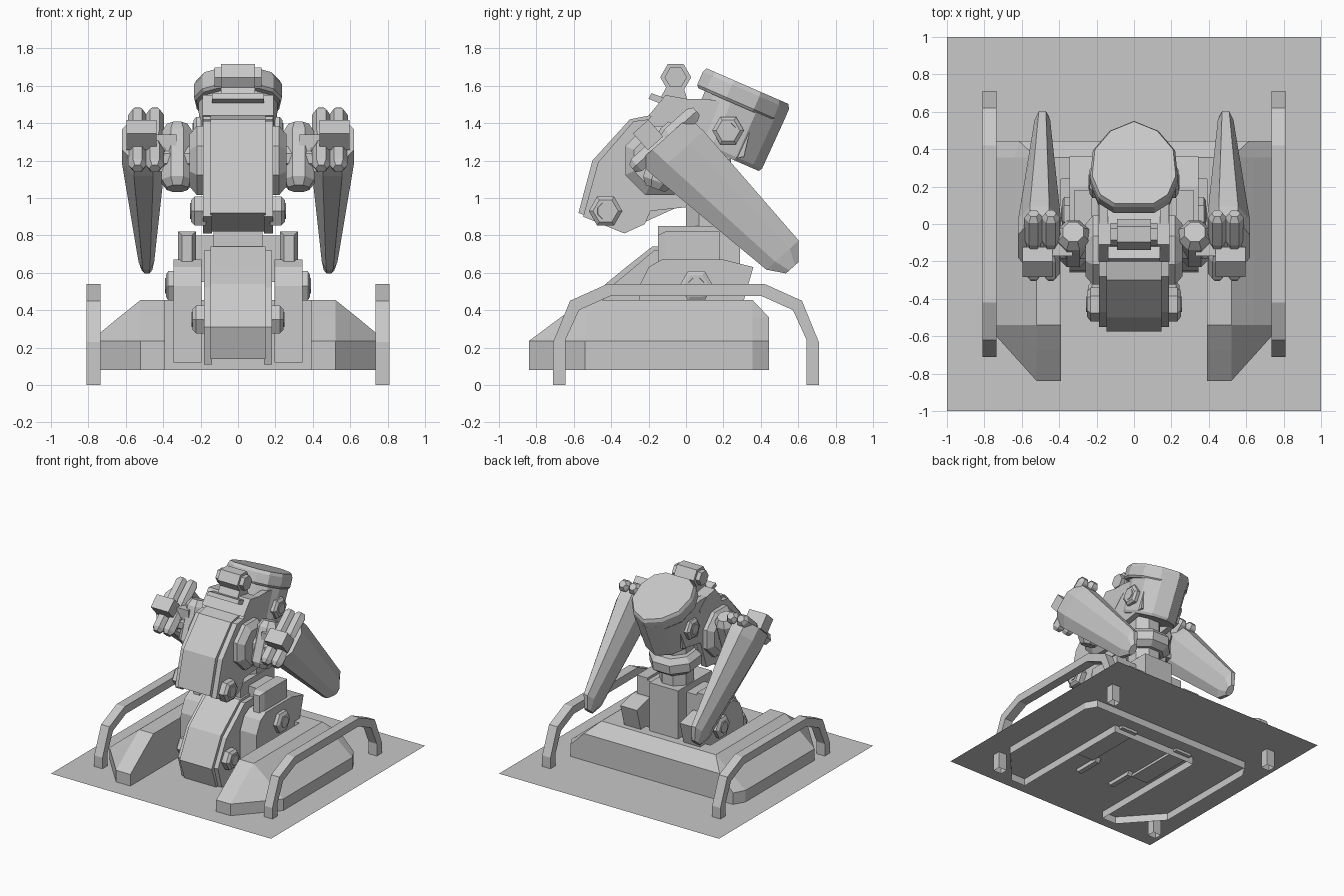
import bpy, bmesh, math
from mathutils import Vector

if "Cube" in bpy.data.objects:
    bpy.data.objects.remove(bpy.data.objects["Cube"])

grey = bpy.data.materials.new("plain grey")
grey.diffuse_color = (0.58, 0.58, 0.58, 1)
grey.use_nodes = True
grey.node_tree.nodes["Principled BSDF"].inputs["Base Color"].default_value = grey.diffuse_color


def loft(name, rings, caps=(True, True)):
    """Skin a solid through rings that have equal point counts; caps can be left open."""
    bm = bmesh.new()
    rows = [[bm.verts.new(p) for p in r] for r in rings]
    n = len(rows[0])
    for a, b in zip(rows, rows[1:]):
        for i in range(n):
            bm.faces.new((a[i], a[(i + 1) % n], b[(i + 1) % n], b[i]))
    ends = [bm.faces.new(rows[0][::-1]), bm.faces.new(rows[-1])]
    bmesh.ops.recalc_face_normals(bm, faces=bm.faces)
    bmesh.ops.delete(bm, geom=[f for f, keep in zip(ends, caps) if not keep], context='FACES_ONLY')
    bmesh.ops.remove_doubles(bm, verts=bm.verts, dist=0.0005)
    me = bpy.data.meshes.new(name)
    bm.to_mesh(me)
    bm.free()
    me.materials.append(grey)
    ob = bpy.data.objects.new(name, me)
    bpy.context.collection.objects.link(ob)
    return ob


def prism(name, profile, x0, x1):
    """Side profile (y, z) extruded across x."""
    return loft(name, [[(x, y, z) for y, z in profile] for x in (x0, x1)])


def box(name, x0, x1, y0, y1, z0, z1):
    return prism(name, [(y0, z0), (y1, z0), (y1, z1), (y0, z1)], x0, x1)


def turned(name, start, axis, steps, sides=8, phase=0.5):
    """Faceted turned part: steps are (distance along axis, radius)."""
    axis = Vector(axis).normalized()
    side = Vector((1, 0, 0)) if abs(axis.x) < 0.9 else Vector((0, 1, 0))
    up = axis.cross(side).normalized()
    rings = []
    for d, r in steps:
        c = Vector(start) + axis * d
        rings.append([c + r * (side * math.cos(t) + up * math.sin(t))
                      for t in (2 * math.pi * (i + phase) / sides for i in range(sides))])
    return loft(name, rings)


def bolt(name, s, x, y, z, r, depth):
    turned(name, (s * x, y, z), (s, 0, 0),
           [(-0.02, r), (depth * 0.7, r), (depth, r * 0.75)], 6, 0)
    turned(name + "_cap", (s * x, y, z), (s, 0, 0), [(0, r * 0.55), (depth + 0.006, r * 0.5)], 8)


def mirrored(half):
    """Complete a half outline with its mirror image in x."""
    return half + [(-p[0], *p[1:]) for p in reversed(half)]


# Ground sheet
bm = bmesh.new()
bmesh.ops.create_grid(bm, x_segments=1, y_segments=1, size=1)
for v in bm.verts:
    v.co.z = 0.14
me = bpy.data.meshes.new("ground_sheet")
bm.to_mesh(me)
bm.free()
me.materials.append(grey)
bpy.context.collection.objects.link(bpy.data.objects.new("ground_sheet", me))

# U-shaped base with sloping shoulders, open to the front and underneath
rings = []
for z, t, back in ((0.08, 0, 0.445), (0.235, 0, 0.445), (0.36, 0.56, 0.445), (0.455, 1, 0.355)):
    side = 0.79 - 0.27 * t
    nose = -0.84 + 0.30 * t
    rings.append(mirrored([(0.39, 0.24, z), (0.39, nose, z), (0.52, nose, z), (side, -0.54, z),
                           (side, 0.355, z), (side - 0.05 * (1 - t), back, z)]))
loft("base", rings, (False, True))

# Side rails, hollow at the feet
outer = [(-0.71, 0), (-0.71, 0.23), (-0.62, 0.45), (-0.42, 0.54)]
inner = [(-0.645, 0), (-0.645, 0.24), (-0.572, 0.40), (-0.405, 0.475)]
outer, inner = [p + [(-y, z) for y, z in reversed(p)] for p in (outer, inner)]
for s in (-1, 1):
    loft("side_rail", [[(s * 0.735, *a), (s * 0.81, *a), (s * 0.81, *b), (s * 0.735, *b)]
                       for a, b in zip(outer, inner)], (False, False))

# Front leg shield
prism("leg_shield", [(-0.49, 0.14), (-0.55, 0.31), (-0.43, 0.54), (-0.32, 0.63), (-0.18, 0.74),
                     (0.0, 0.74), (0.0, 0.45), (-0.25, 0.14)], -0.146, 0.146)
cheek = [(-0.46, 0.11), (-0.52, 0.31), (-0.41, 0.52), (-0.30, 0.61), (-0.17, 0.72),
         (0.0, 0.72), (0.0, 0.42), (-0.25, 0.11)]

# Rear pillar, neck and collar
box("pillar", -0.13, 0.13, -0.15, 0.29, 0.14, 0.85)
turned("neck", (0, 0.12, 0.8), (0, 0, 1), [(0, 0.13), (0.45, 0.13)])
turned("collar", (0, 0.13, 0.96), (0, 0.1, 1),
       [(0, 0.15), (0.04, 0.2), (0.11, 0.2), (0.15, 0.16)])

# Torso
prism("torso", [(-0.575, 0.92), (-0.50, 1.20), (-0.30, 1.42), (-0.20, 1.44), (-0.05, 1.44),
                (0.10, 1.25), (0.02, 0.98), (-0.20, 0.88), (-0.335, 0.82)], -0.146, 0.146)
torso_side = [(-0.55, 0.90), (-0.47, 1.19), (-0.28, 1.41), (-0.20, 1.42), (-0.10, 1.53),
              (0.10, 1.53), (0.33, 1.49), (0.36, 1.44), (0.31, 1.22), (0.08, 1.18),
              (0.0, 0.95), (-0.19, 0.93), (-0.22, 0.86), (-0.33, 0.81)]

# Head: slanted drum with a wide pointed cap
tilt = Vector((0, 0.40, 0.92)).normalized()
rear = Vector((0, 0.92, -0.40)).normalized()
cap = mirrored([(0.001, 0.272), (0.13, 0.215), (0.22, 0.10), (0.235, -0.06), (0.19, -0.175), (0.11, -0.23)])


def head_part(name, start, steps):
    loft(name, [[Vector(start) + tilt * d + rear * (v * k) + Vector((u * k, 0, 0)) for u, v in cap]
                for d, k in steps])


head_part("head_drum", (0, 0.18, 1.235), [(0, 0.84), (0.02, 0.88), (0.32, 0.9)])
head_part("head_cap", (0, 0.265, 1.50), [(0, 0.95), (0.015, 1), (0.09, 1), (0.115, 0.95)])

# Brow block and sensor
prism("brow", [(-0.20, 1.44), (-0.11, 1.55), (0.0, 1.53), (0.10, 1.45), (0.0, 1.35)], -0.19, 0.19)
prism("sensor_mount", [(-0.15, 1.51), (-0.09, 1.62), (-0.03, 1.64), (0.01, 1.52)], -0.09, 0.09)
turned("sensor", (-0.09, -0.055, 1.645), (1, 0, 0), [(0, 0.083), (0.18, 0.083)], 6, 0)
turned("sensor_core", (-0.125, -0.055, 1.645), (1, 0, 0), [(0, 0.06), (0.25, 0.06)], 6, 0)
prism("sensor_lug", [(-0.20, 1.53), (-0.185, 1.56), (-0.09, 1.525), (-0.105, 1.49)], -0.14, 0.14)

along = Vector((0, 0.667, -0.745))     # arm blade direction
across = Vector((0, 0.745, 0.667))     # width of the blade

for s in (-1, 1):
    # Lower body plates and bolts
    prism("shield_cheek", cheek, s * 0.14, s * 0.182)
    bolt("shield_bolt", s, 0.182, -0.39, 0.35, 0.085, 0.06)
    prism("hip_plate", [(-0.26, 0.12), (-0.25, 0.53), (-0.20, 0.63), (-0.13, 0.67), (0.20, 0.67),
                        (0.36, 0.63), (0.30, 0.42), (0.27, 0.12)], s * 0.195, s * 0.345)
    bolt("hip_bolt", s, 0.345, 0.055, 0.53, 0.09, 0.04)
    # Block with a tapered front face
    loft("hip_block", [[(s * x, y, z) for x, z in
                        ((0.225 + e, 0.64 + e), (0.32 - e, 0.64 + e), (0.32 - e, 0.82 - e), (0.225 + e, 0.82 - e))]
                       for y, e in ((-0.15, 0.02), (-0.11, 0), (0.18, 0))])
    box("hip_bridge", s * 0.1, s * 0.24, -0.05, 0.18, 0.55, 0.8)

    # Torso plates and bolts
    prism("torso_plate", torso_side, s * 0.14, s * 0.188)
    bolt("waist_bolt", s, 0.19, -0.43, 0.93, 0.09, 0.06)
    bolt("head_bolt", s, 0.188, 0.225, 1.36, 0.085, 0.05)

    # Shoulder disc and upright shoulder drum
    turned("shoulder_disc", (s * 0.17, -0.14, 1.2), (s, 0, 0),
           [(0, 0.2), (0.05, 0.2), (0.09, 0.15)])
    turned("shoulder_drum", (s * 0.325, -0.165, 1.05), (0, 0.34, 0.94),
           [(0, 0.06), (0.04, 0.09), (0.31, 0.09), (0.36, 0.06)])
    turned("shoulder_pin", (s * 0.2, -0.12, 1.21), (s, 0, 0), [(0, 0.07), (0.25, 0.07)])

    # Tapered arm blade with a chisel tip
    rings = []
    for d, low, high, w, cx in ((-0.03, -0.18, 0.18, 0.115, 0.505), (0.08, -0.17, 0.19, 0.115, 0.505),
                                (0.855, -0.055, 0.178, 0.042, 0.49), (0.94, 0.01, 0.10, 0.028, 0.487)):
        c = Vector((0, -0.10, 1.29)) + along * d
        m = (low + high) / 2
        rings.append([c + across * h + Vector((s * (cx + k * w), 0, 0)) for k, h in
                      ((-0.45, low), (0.45, low), (1, m + (low - m) * 0.45), (1, m + (high - m) * 0.45),
                       (0.45, high), (-0.45, high), (-1, m + (high - m) * 0.45), (-1, m + (low - m) * 0.45))])
    loft("arm_blade", rings)

    # Twin rods across the arm butt, with a grip block in front
    for x in (0.445, 0.537):
        p = Vector((s * x, -0.115, 1.31)) - across * 0.23
        turned("arm_rod", p, across,
               [(0, 0.03), (0.03, 0.05), (0.15, 0.05), (0.18, 0.04), (0.24, 0.04),
                (0.27, 0.05), (0.43, 0.05), (0.46, 0.03)], 6, 0)
    c = Vector((0, -0.15, 1.33))
    loft("grip_block", [[c + along * a + across * b + Vector((s * x, 0, 0)) for a, b in
                         ((-0.10, -0.09), (0.02, -0.09), (0.02, 0.02), (-0.10, 0.02))]
                        for x in (0.435, 0.595)])
    box("arm_bracket", s * 0.33, s * 0.46, -0.17, -0.03, 1.14, 1.34)
